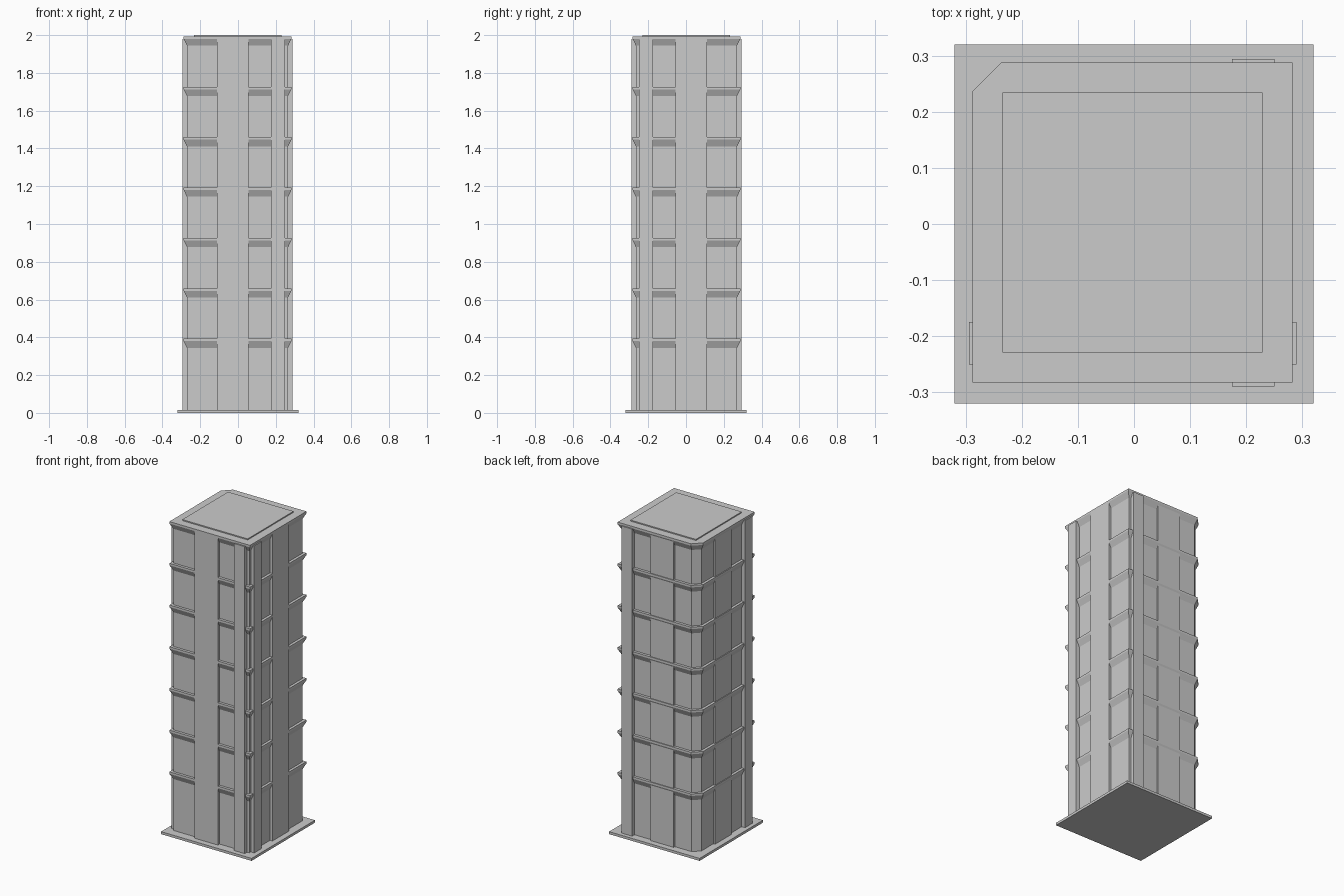
import bpy, bmesh

if "Cube" in bpy.data.objects:
    bpy.data.objects.remove(bpy.data.objects["Cube"])

CX, CY = -0.0025, 0.0025      # tower sits slightly off the base centre
WALL, LEDGE = 0.268, 0.285    # half widths
STEP, FLOORS = 0.2667, 7


def finish(name, bm):
    bmesh.ops.recalc_face_normals(bm, faces=bm.faces)
    me = bpy.data.meshes.new(name)
    bm.to_mesh(me)
    bm.free()
    ob = bpy.data.objects.new(name, me)
    bpy.context.collection.objects.link(ob)
    return ob


def box(name, x0, x1, y0, y1, z0, z1):
    bm = bmesh.new()
    bmesh.ops.create_cube(bm, size=1)
    for v in bm.verts:
        v.co = (x1 if v.co.x > 0 else x0, y1 if v.co.y > 0 else y0, z1 if v.co.z > 0 else z0)
    return finish(name, bm)


def outline(h):
    # square with the back-left corner cut off
    cut = 0.051 - (LEDGE - h) * 0.586
    pts = [(-h, -h), (h, -h), (h, h), (-h + cut, h), (-h, h - cut)]
    return [(x + CX, y + CY) for x, y in pts]


def stack(name, levels):
    # loft the cut square through (half width, z) levels
    bm = bmesh.new()
    rings = [[bm.verts.new((x, y, z)) for x, y in outline(h)] for h, z in levels]
    for a, b in zip(rings, rings[1:]):
        for i in range(5):
            j = (i + 1) % 5
            bm.faces.new((a[i], a[j], b[j], b[i]))
    bm.faces.new(rings[0][::-1])
    bm.faces.new(rings[-1])
    return finish(name, bm)


# ground plate
box("base_plate", -0.32, 0.32, -0.32, 0.32, 0, 0.016)

# wall core with a bevelled ledge at each floor; the top ledge is the roof slab
levels = [(WALL, 0.005)]
for i in range(FLOORS):
    top = 1.993 - STEP * (FLOORS - 1 - i)
    levels += [(WALL, top - 0.048), (LEDGE, top - 0.013), (LEDGE, top)]
    if i < FLOORS - 1:
        levels.append((WALL, top))
stack("tower_body", levels)

# wide pilasters: flush with the ledges in front and right, set back behind
P = 0.2825
box("pilaster_front_back", -0.11, 0.055, -P, P, 0.005, 1.9928)
box("pilaster_left_right", -P, P, -0.055, 0.11, 0.005, 1.9928)

# narrow corner piers running through to the opposite face
R = 0.292
box("pier_front_back", 0.175, 0.25, CY - R, CY + R, 0.005, 1.979)
box("pier_left_right", CX - R, CX + R, -0.25, -0.175, 0.005, 1.979)

# raised roof panel
H = 0.2315
box("roof_panel", CX - H, CX + H, CY - H, CY + H, 1.985, 2.0)
